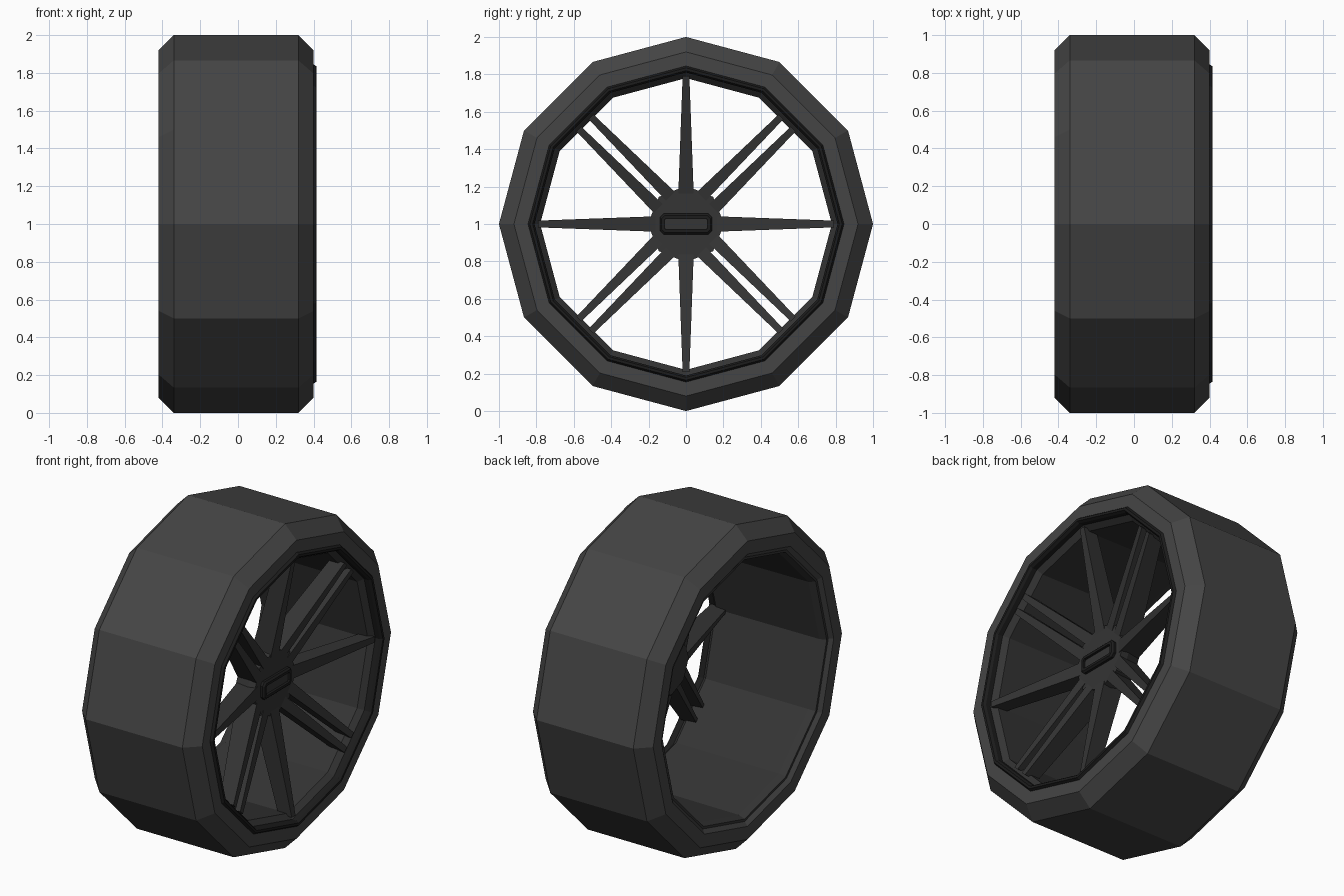
import bpy, bmesh
from math import sin, cos, pi, radians

if "Cube" in bpy.data.objects:
    bpy.data.objects.remove(bpy.data.objects["Cube"])

AXLE_Z = 1.0


def material(name, v):
    m = bpy.data.materials.new(name)
    m.diffuse_color = (v, v, v, 1)
    m.use_nodes = True
    m.node_tree.nodes["Principled BSDF"].inputs["Base Color"].default_value = m.diffuse_color
    return m


rubber = material("rubber", 0.06)
metal = material("dark_metal", 0.035)
black = material("black_trim", 0.012)


def finish(name, bm, mat):
    bmesh.ops.recalc_face_normals(bm, faces=bm.faces)
    me = bpy.data.meshes.new(name)
    bm.to_mesh(me)
    bm.free()
    me.materials.append(mat)
    ob = bpy.data.objects.new(name, me)
    ob.location.z = AXLE_Z
    bpy.context.collection.objects.link(ob)
    return ob


def ring(name, profile, sides, mat):
    """Revolve a closed (x, radius) profile around the axle (x axis)."""
    bm = bmesh.new()
    loops = []
    for i in range(sides):
        a = 2 * pi * i / sides
        loops.append([bm.verts.new((x, r * sin(a), r * cos(a))) for x, r in profile])
    n = len(profile)
    for i in range(sides):
        p, q = loops[i], loops[(i + 1) % sides]
        for j in range(n):
            k = (j + 1) % n
            bm.faces.new((p[j], p[k], q[k], q[j]))
    return finish(name, bm, mat)


def loft(name, sections, mat):
    """Skin matching vertex loops and cap both ends."""
    bm = bmesh.new()
    loops = [[bm.verts.new(c) for c in s] for s in sections]
    n = len(loops[0])
    for a, b in zip(loops, loops[1:]):
        for j in range(n):
            k = (j + 1) % n
            bm.faces.new((a[j], a[k], b[k], b[j]))
    bm.faces.new(loops[0])
    bm.faces.new(loops[-1])
    return finish(name, bm, mat)


# Tyre with chamfered shoulders
ring("tyre", [(-0.42, 0.84), (-0.42, 0.92), (-0.34, 1.0), (0.32, 1.0),
              (0.40, 0.92), (0.40, 0.84), (0.38, 0.815), (-0.40, 0.815)], 12, rubber)

# Rim barrel, open at the back
ring("rim_barrel", [(-0.40, 0.83), (-0.40, 0.80), (-0.36, 0.785), (0.34, 0.78),
                    (0.37, 0.81), (0.37, 0.83)], 12, metal)

# Outer rim lip
ring("rim_lip", [(0.36, 0.845), (0.40, 0.845), (0.415, 0.835), (0.415, 0.82),
                 (0.40, 0.81), (0.36, 0.81)], 12, black)


# Spokes: four single and four parallel pairs, dished in towards the hub
def spoke(name, angle, offset, base_w, tip_r):
    def section(r, w, front, back):
        pts = [(front, -w), (front, w), (back, 0.6 * w), (back, -0.6 * w)]
        return [(x, r * sin(angle) + (offset + s) * cos(angle),
                 r * cos(angle) - (offset + s) * sin(angle)) for x, s in pts]
    loft(name, [section(0.14, base_w, 0.245, 0.10),
                section(tip_r, 0.018, 0.38, 0.28)], metal)


for i in range(4):
    a = i * pi / 2
    spoke(f"spoke_{i}", a, 0, 0.042, 0.79)
    for side in (-1, 1):
        spoke(f"paired_spoke_{i}_{side}", a + radians(45), side * 0.046, 0.034, 0.765)


# Octagonal hub
def polygon(x, r, n=8):
    return [(x, r * sin(2 * pi * i / n), r * cos(2 * pi * i / n)) for i in range(n)]


loft("hub", [polygon(0.10, 0.17), polygon(0.20, 0.205), polygon(0.25, 0.205)], metal)


# Plain oblong frame on the hub face
def oblong(x, w, h, c):
    return [(x, y, z) for y, z in ((-w, -h + c), (-w + c, -h), (w - c, -h), (w, -h + c),
                                   (w, h - c), (w - c, h), (-w + c, h), (-w, h - c))]


frame = loft("hub_frame", [oblong(0.24, 0.14, 0.055, 0.02), oblong(0.265, 0.14, 0.055, 0.02),
                           oblong(0.275, 0.13, 0.045, 0.015), oblong(0.275, 0.115, 0.03, 0.008),
                           oblong(0.255, 0.115, 0.03, 0.008)], black)
loft("hub_plate", [oblong(0.25, 0.113, 0.028, 0.008),
                   oblong(0.262, 0.113, 0.028, 0.008)], metal)
